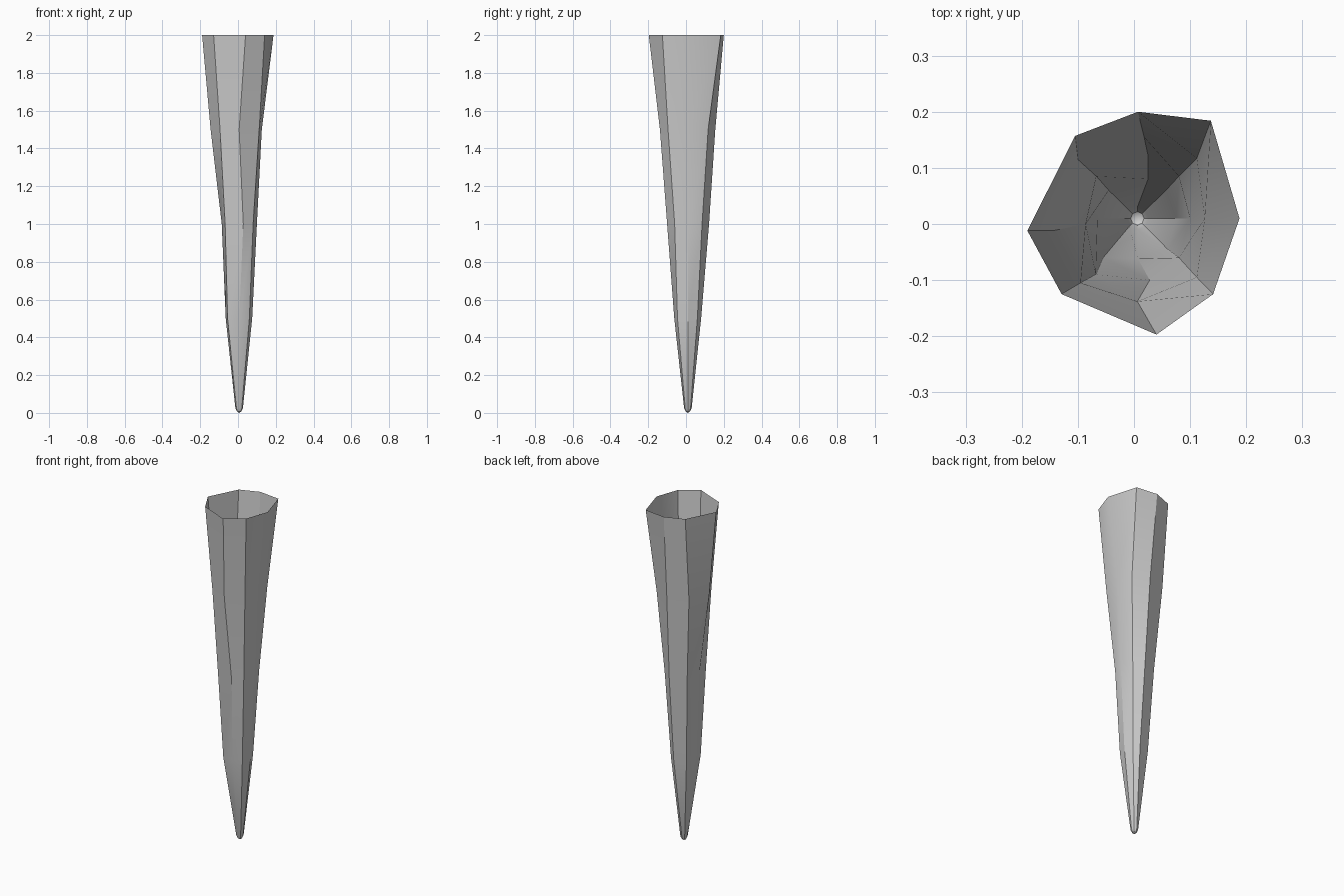
import bpy, bmesh, math

if "Cube" in bpy.data.objects:
    bpy.data.objects.remove(bpy.data.objects["Cube"])

# Irregular eight-sided rings (height -> outline, counter-clockwise from +x)
SIDES = 8
CX, CY = 0.006, 0.01
rings = [
    (0.50, [(.075, .01), (.057, .06), (.025, .08), (-.045, .06),
            (-.065, .01), (-.055, -.06), (.007, -.062), (.06, -.045)]),
    (1.00, [(.10, .01), (.08, .085), (.025, .122), (-.067, .085),
            (-.086, 0), (-.068, -.09), (.028, -.10), (.08, -.06)]),
    (1.50, [(.126, .01), (.112, .117), (.018, .155), (-.10, .115),
            (-.145, -.012), (-.095, -.105), (.006, -.138), (.112, -.095)]),
    (2.00, [(.188, .01), (.137, .184), (.007, .20), (-.105, .157),
            (-.19, -.012), (-.129, -.125), (.04, -.197), (.141, -.125)]),
]


def circle(r):
    return [(CX + r * math.cos(2 * math.pi * i / SIDES),
             CY + r * math.sin(2 * math.pi * i / SIDES)) for i in range(SIDES)]


# Tip rings come first
rings = [(0.008, circle(0.012)), (0.025, circle(0.02))] + rings

bm = bmesh.new()
tip = bm.verts.new((CX, CY, 0))
loops = [[bm.verts.new((x, y, z)) for x, y in pts] for z, pts in rings]

# Blunt tip and open flaring shell
for i in range(SIDES):
    j = (i + 1) % SIDES
    bm.faces.new((tip, loops[0][j], loops[0][i]))
    for low, high in zip(loops, loops[1:]):
        bm.faces.new((low[i], low[j], high[j], high[i]))

mesh = bpy.data.meshes.new("spike_shell")
bm.to_mesh(mesh)
bm.free()
spike = bpy.data.objects.new("spike_shell", mesh)
bpy.context.collection.objects.link(spike)
bpy.context.view_layer.objects.active = spike
spike.select_set(True)
bpy.ops.object.shade_smooth_by_angle(angle=math.radians(30))
